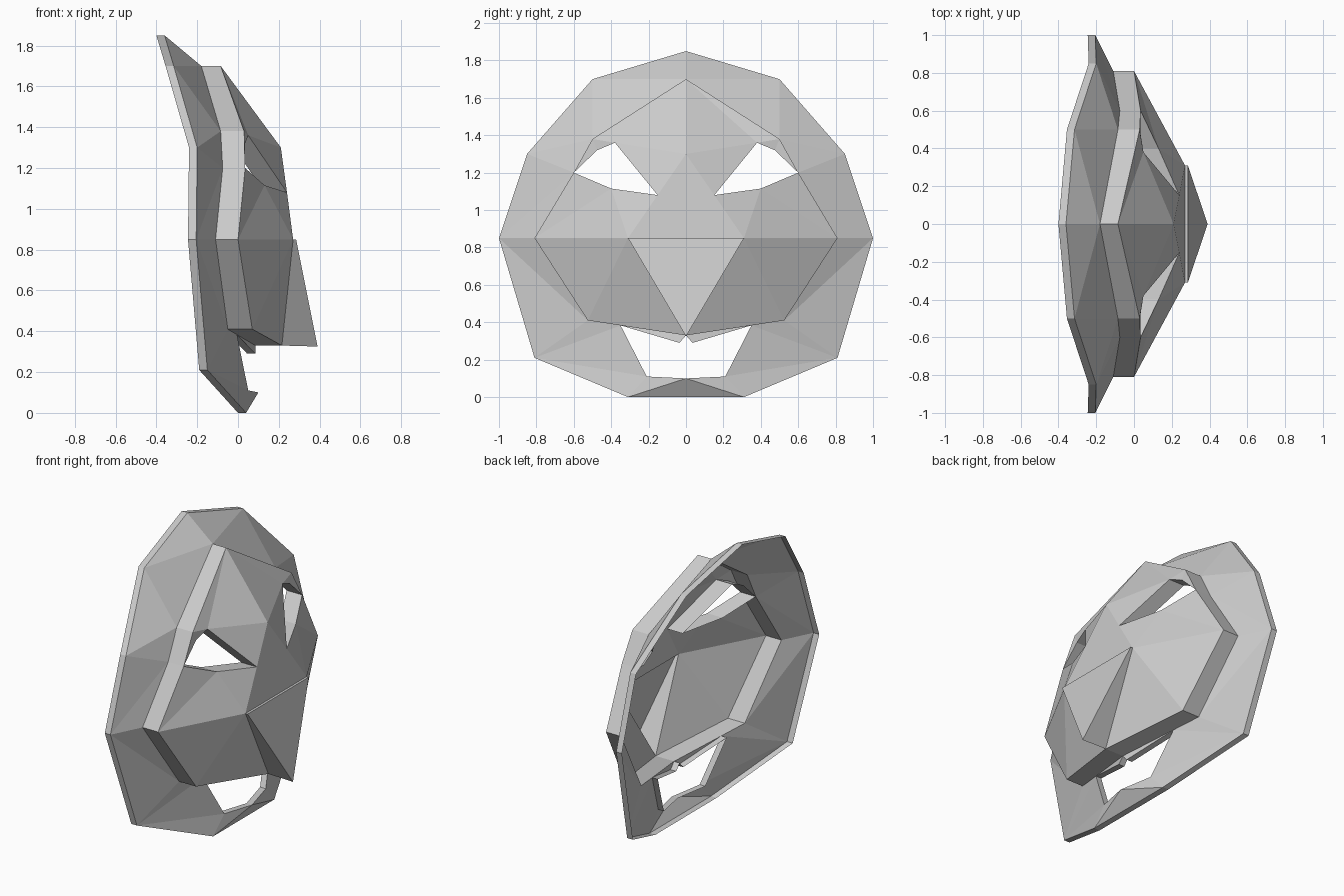
import bpy, bmesh
from mathutils import Vector

if "Cube" in bpy.data.objects:
    bpy.data.objects.remove(bpy.data.objects["Cube"])


def band(points, dx):
    """Quads joining a path to a copy of it shifted along x."""
    shift = [(x + dx, y, z) for x, y, z in points]
    return [(points[i], points[i + 1], shift[i + 1], shift[i])
            for i in range(len(points) - 1)]


def build(name, faces):
    """Half of a sheet part (y >= 0), welded and mirrored across y."""
    bm = bmesh.new()
    for f in faces:
        bm.faces.new([bm.verts.new(p) for p in f])
    bmesh.ops.remove_doubles(bm, verts=bm.verts, dist=0.0005)
    bmesh.ops.recalc_face_normals(bm, faces=bm.faces)
    bm.normal_update()
    if sum(f.normal.x * f.calc_area() for f in bm.faces) < 0:
        bmesh.ops.reverse_faces(bm, faces=bm.faces)
    me = bpy.data.meshes.new(name)
    bm.to_mesh(me)
    bm.free()
    ob = bpy.data.objects.new(name, me)
    bpy.context.collection.objects.link(ob)
    m = ob.modifiers.new("mirror", 'MIRROR')
    m.use_axis = (False, True, False)
    m.merge_threshold = 0.0005
    return ob


# outer outline of the mask, top to chin
O = [(-0.36, 0, 1.85), (-0.315, 0.5, 1.70), (-0.20, 0.85, 1.30),
     (-0.205, 1.0, 0.85), (-0.15, 0.81, 0.21), (0.04, 0.31, 0), (0.04, 0, 0)]
# front outline of the raised face, and where its step meets the shell
F = [(-0.085, 0, 1.70), (0.03, 0.5, 1.38), (0.035, 0.6, 1.20),
     (0.0, 0.81, 0.85), (0.07, 0.525, 0.41), (0.215, 0, 0.33)]
STEP = [-0.095, -0.115, -0.11, -0.11, -0.12, -0.13]
B = [(p[0] + s, p[1], p[2]) for p, s in zip(F, STEP)]
# mouth corner, lower lip corner, lower lip middle, upper lip point
corner = tuple(Vector(B[4]).lerp(Vector(B[5]), 1 / 3))
low, low_mid, lip = (0.05, 0.21, 0.11), (0.10, 0, 0.10), (0.085, 0.035, 0.29)

# outer shell with its thin rim and mouth edge
build("outer_shell", [
    (O[0], O[1], B[0]), (O[1], B[1], B[0]), (O[1], O[2], B[1]),
    (O[2], B[2], B[1]), (O[2], O[3], B[2]), (O[3], B[3], B[2]),
    (O[3], O[4], B[4]), (O[3], B[4], B[3]),
    (O[4], corner, B[4]), (O[4], low, corner), (O[4], O[5], low),
    (O[5], low_mid, low), (O[5], O[6], low_mid), (corner, lip, B[5]),
] + band(O, -0.04) + band([low_mid, low, corner, lip, B[5]], -0.04))

# raised face with eye opening
brow, cheek = (0.21, 0, 1.30), (0.27, 0.31, 0.85)
E = [F[2], (0.035, 0.475, 1.32), (0.05, 0.38, 1.36),
     (0.24, 0.1516, 1.08), (0.13, 0.40, 1.115)]
build("raised_face", [
    (F[0], F[1], E[2]), (F[0], E[2], brow), (E[2], E[3], brow),
    (F[1], E[1], E[2]), (F[1], F[2], E[1]),
    (brow, E[3], (0.24, 0, 1.08)),
    (E[3], cheek, (0.27, 0, 0.85), (0.24, 0, 1.08)),
    (E[3], E[4], cheek), (E[4], F[3], cheek), (E[4], F[2], F[3]),
    (cheek, F[3], F[4]), (cheek, F[4], F[5]),
] + [(F[i], F[i + 1], B[i + 1], B[i]) for i in range(5)]
  + band(E + E[:1], -0.11))

# nose wedge
top, tip = (0.285, 0.31, 0.85), (0.39, 0, 0.325)
top_mid = (0.285, 0, 0.85)
build("nose", [
    (top_mid, top, tip), (top, cheek, F[5], tip),
    (top_mid, (0.27, 0, 0.85), cheek, top)])
